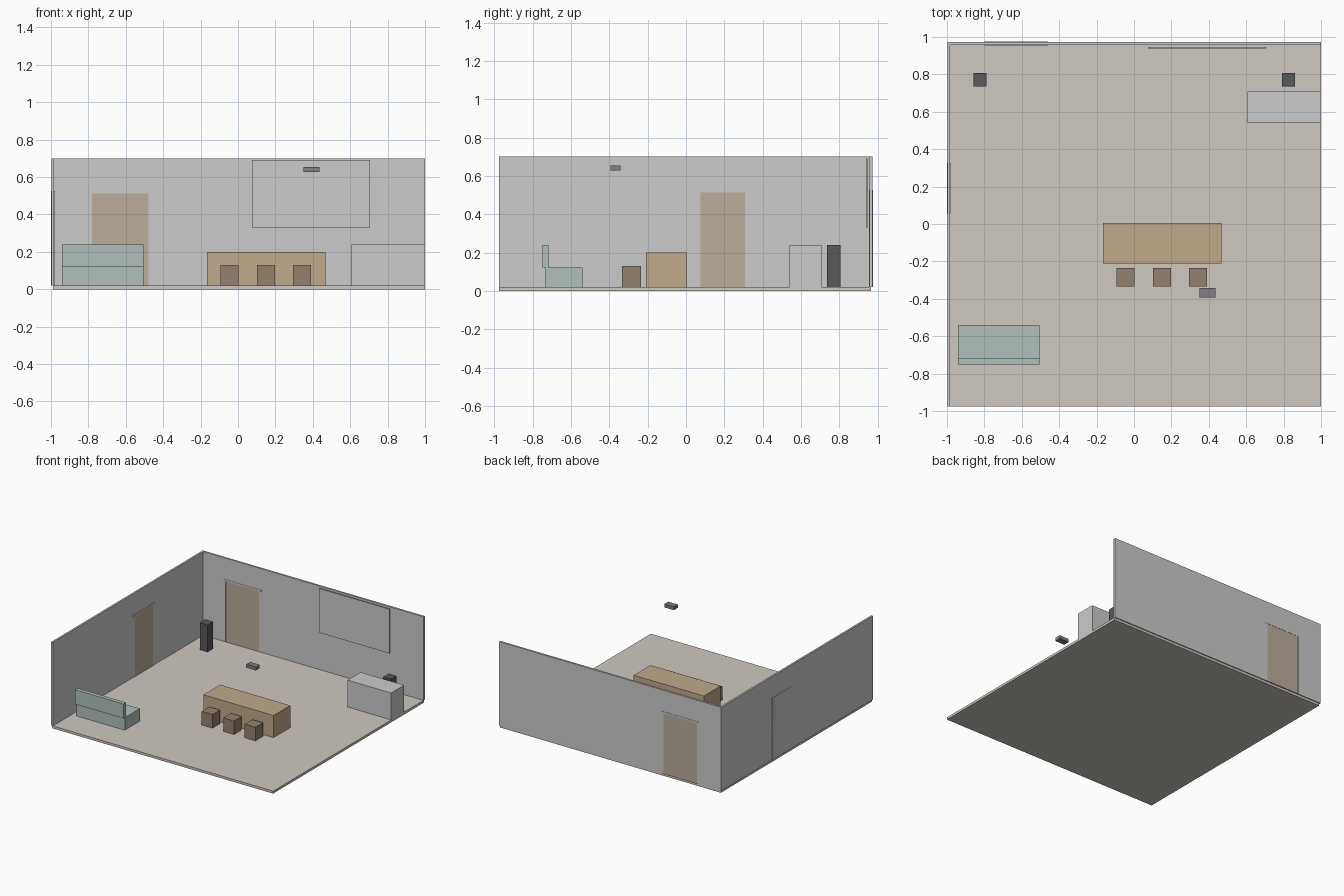
import bpy, bmesh

if "Cube" in bpy.data.objects:
    bpy.data.objects.remove(bpy.data.objects["Cube"])

def material(name, r, g, b):
    m = bpy.data.materials.new(name)
    m.diffuse_color = (r, g, b, 1)
    m.use_nodes = True
    m.node_tree.nodes["Principled BSDF"].inputs["Base Color"].default_value = m.diffuse_color
    return m

BEIGE = material("floor_beige", 0.62, 0.58, 0.53)
OAK = material("oak", 0.53, 0.40, 0.26)
DOOR = material("door_wood", 0.50, 0.42, 0.33)
STOOL = material("stool_wood", 0.30, 0.22, 0.16)
FABRIC = material("pale_green", 0.44, 0.53, 0.49)
DARK = material("dark_grey", 0.10, 0.10, 0.11)
MID = material("mid_grey", 0.22, 0.21, 0.24)

def box(name, x, y, z, mat=None):
    """Box from (min, max) ranges on each axis."""
    bm = bmesh.new()
    bmesh.ops.create_cube(bm, size=1)
    for v in bm.verts:
        v.co = [r[0] if c < 0 else r[1] for c, r in zip(v.co, (x, y, z))]
    me = bpy.data.meshes.new(name)
    bm.to_mesh(me)
    bm.free()
    ob = bpy.data.objects.new(name, me)
    bpy.context.collection.objects.link(ob)
    if mat:
        me.materials.append(mat)
    return ob

FL = 0.02  # floor top

# Room shell: the two walls straddle the floor edges
box("floor", (-0.99, 1.0), (-0.976, 0.965), (0, FL), BEIGE)
box("back_wall", (-0.998, 1.0), (0.957, 0.973), (FL, 0.70))
box("left_wall", (-0.998, -0.983), (-0.976, 0.957), (FL, 0.70))

# Doors: panel, two jambs and a wider header, proud of the wall on both sides
def door(name, along_x, centre, half, mid):
    def part(label, a, b, depth, z, mat=None):
        u, v = (centre + a, centre + b), (mid - depth, mid + depth)
        box(f"{name}_{label}", *((u, v) if along_x else (v, u)), z, mat)
    part("panel", -half, half, 0.0085, (FL, 0.513), DOOR)
    for label, s in (("jamb_a", -1), ("jamb_b", 1)):
        a, b = sorted((s * half, s * (half + 0.010)))
        part(label, a, b, 0.010, (FL, 0.513))
    part("header", -half - 0.018, half + 0.018, 0.0105, (0.513, 0.526))

door("back_door", True, -0.629, 0.151, 0.965)
door("left_door", False, 0.191, 0.116, -0.9895)

# Wall screen and floating projector
box("screen", (0.075, 0.706), (0.939, 0.946), (0.33, 0.69))
box("projector", (0.349, 0.435), (-0.393, -0.342), (0.628, 0.655), MID)

# Counter with three stools
box("counter", (-0.165, 0.467), (-0.21, 0.005), (FL, 0.20), OAK)
for i, cx in enumerate((-0.045, 0.149, 0.342)):
    box(f"stool_{i + 1}", (cx - 0.0485, cx + 0.0485), (-0.333, -0.236), (FL, 0.131), STOOL)

# Sofa
box("sofa_seat", (-0.942, -0.506), (-0.733, -0.54), (FL, 0.122), FABRIC)
box("sofa_back", (-0.942, -0.506), (-0.75, -0.717), (0.122, 0.24), FABRIC)

# Cabinet and the pair of speakers
box("cabinet", (0.608, 1.0), (0.541, 0.708), (FL, 0.239))
for side, cx in (("left", -0.823), ("right", 0.827)):
    box(f"{side}_speaker", (cx - 0.035, cx + 0.035), (0.735, 0.807), (FL, 0.24), DARK)
